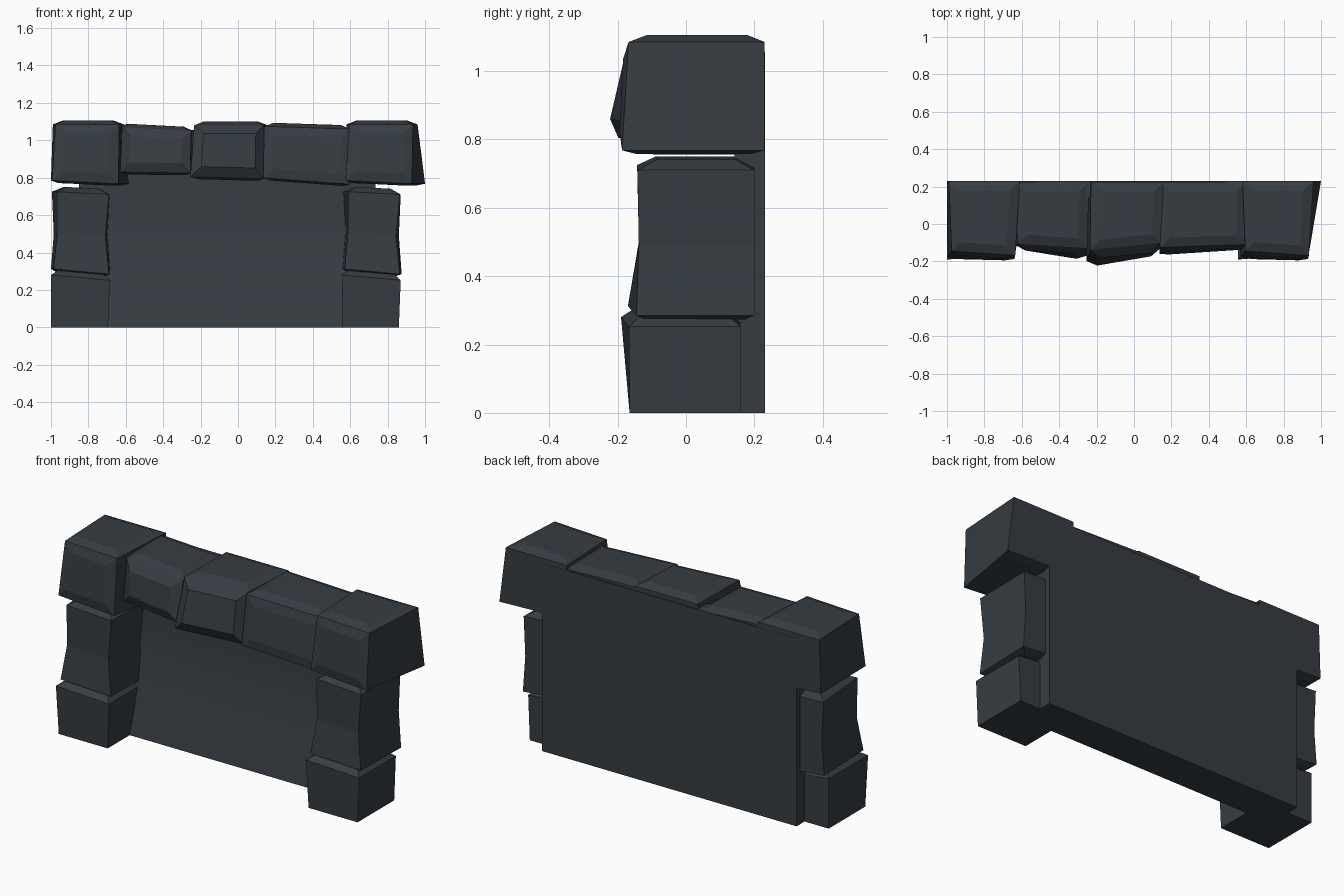
import bpy, bmesh
from mathutils import Vector

if "Cube" in bpy.data.objects:
    bpy.data.objects.remove(bpy.data.objects["Cube"])

slate = bpy.data.materials.new("dark slate")
slate.diffuse_color = (0.037, 0.046, 0.055, 1)
slate.use_nodes = True
slate.node_tree.nodes["Principled BSDF"].inputs["Base Color"].default_value = slate.diffuse_color


def finish(name, bm):
    me = bpy.data.meshes.new(name)
    bm.to_mesh(me)
    bm.free()
    me.materials.append(slate)
    ob = bpy.data.objects.new(name, me)
    bpy.context.collection.objects.link(ob)
    return ob


def stone(name, rows, pillows):
    """Loft a rough stone from rows (bottom to top):
    front left xyz, front right xyz, back left x, back right x, back y.
    pillows: (direction, inset, rise) raises the faces turned that way."""
    bm = bmesh.new()
    rings = []
    for xl, yl, zl, xr, yr, zr, bl, br, yb in rows:
        pts = [(xl, yl, zl), (xr, yr, zr), (br, yb, zr), (bl, yb, zl)]
        rings.append([bm.verts.new(p) for p in pts])
    bm.faces.new(rings[0])
    bm.faces.new(rings[-1])
    for a, b in zip(rings, rings[1:]):
        for i in range(4):
            j = (i + 1) % 4
            bm.faces.new((a[i], a[j], b[j], b[i]))
    bmesh.ops.recalc_face_normals(bm, faces=bm.faces)
    bm.normal_update()
    groups = [([f for f in bm.faces if f.normal.dot(Vector(d)) > 0.75], t, h)
              for d, t, h in pillows]
    for faces, t, h in groups:
        bmesh.ops.inset_individual(bm, faces=faces, thickness=t, depth=h,
                                   use_even_offset=True)
    return finish(name, bm)


UP, DOWN, FRONT = (0, 0, 1), (0, 0, -1), (0, -1, 0)


def lintel_pillows(front):
    return [(UP, 0.05, 0.02), (FRONT, 0.05, front), (DOWN, 0.04, 0.012)]


# Pillar stones, left and right
left = [
    stone("base_stone",
          [(-1.0, -0.165, 0, -0.695, -0.165, 0, -1.0, -0.695, 0.16),
           (-1.0, -0.19, 0.28, -0.685, -0.167, 0.252, -1.0, -0.685, 0.16)],
          [(UP, 0.035, 0.028)]),
    stone("middle_stone",
          [(-0.985, -0.17, 0.312, -0.69, -0.145, 0.285, -1.0, -0.68, 0.2),
           (-0.967, -0.138, 0.5, -0.71, -0.138, 0.49, -0.985, -0.695, 0.2),
           (-0.967, -0.143, 0.725, -0.69, -0.142, 0.71, -0.995, -0.685, 0.2)],
          [(UP, 0.055, 0.028), (DOWN, 0.03, 0.015)]),
    stone("corner_stone",
          [(-0.995, -0.175, 0.785, -0.64, -0.187, 0.768, -1.0, -0.57, 0.23),
           (-0.975, -0.145, 1.085, -0.635, -0.168, 1.085, -0.99, -0.61, 0.23)],
          lintel_pillows(0.014)),
]
for ob in left:
    twin = ob.copy()
    twin.name = "right_" + ob.name
    twin.location.x = 1.57 if "corner" in ob.name else 1.555
    ob.name = "left_" + ob.name
    bpy.context.collection.objects.link(twin)

# Lintel stones across the top
stone("lintel_left",
      [(-0.63, -0.115, 0.83, -0.255, -0.17, 0.825, -0.65, -0.24, 0.225),
       (-0.62, -0.105, 1.07, -0.25, -0.13, 1.05, -0.65, -0.24, 0.225)],
      lintel_pillows(0.027))
stone("lintel_middle",
      [(-0.255, -0.198, 0.805, 0.135, -0.135, 0.795, -0.25, 0.15, 0.225),
       (-0.235, -0.14, 1.08, 0.14, -0.10, 1.08, -0.23, 0.16, 0.225)],
      lintel_pillows(0.04))
stone("lintel_right",
      [(0.135, -0.16, 0.80, 0.6, -0.132, 0.765, 0.14, 0.6, 0.225),
       (0.14, -0.125, 1.075, 0.6, -0.11, 1.06, 0.14, 0.6, 0.225)],
      lintel_pillows(0.01))

# Back slab with a hollowed, softly curved front
front = [(0.03, 0), (0.062, 0.14), (0.092, 0.28), (0.12, 0.42),
         (0.135, 0.56), (0.142, 0.7), (0.142, 0.85)]
profile = front + [(0.142, 1.055), (0.231, 1.055), (0.231, 0)]
bm = bmesh.new()
sides = [[bm.verts.new((x, y, z)) for y, z in profile] for x in (-0.85, 0.735)]
for s in sides:
    bm.faces.new(s)
n = len(profile)
for i in range(n):
    j = (i + 1) % n
    face = bm.faces.new((sides[0][i], sides[0][j], sides[1][j], sides[1][i]))
    face.smooth = i < len(front)
bmesh.ops.recalc_face_normals(bm, faces=bm.faces)
for e in bm.edges:
    e.smooth = all(f.smooth for f in e.link_faces)
finish("back_slab", bm)
